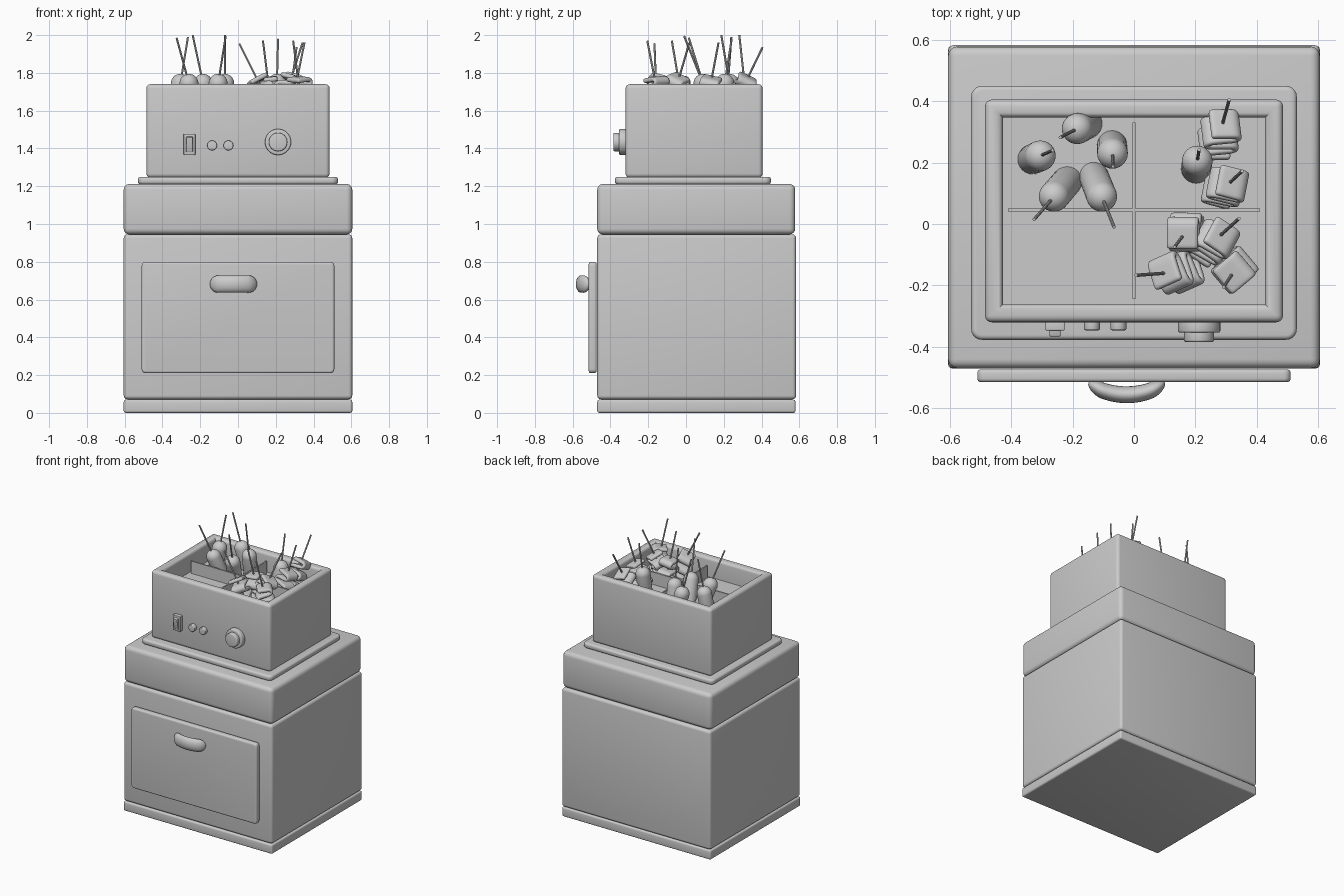
import bpy, bmesh, math
from mathutils import Vector, Matrix

if "Cube" in bpy.data.objects:
    bpy.data.objects.remove(bpy.data.objects["Cube"])


def finish(bm, name, smooth=35):
    bmesh.ops.recalc_face_normals(bm, faces=bm.faces)
    me = bpy.data.meshes.new(name)
    bm.to_mesh(me)
    bm.free()
    ob = bpy.data.objects.new(name, me)
    bpy.context.collection.objects.link(ob)
    bpy.ops.object.select_all(action='DESELECT')
    ob.select_set(True)
    bpy.context.view_layer.objects.active = ob
    bpy.ops.object.shade_smooth_by_angle(angle=math.radians(smooth))
    return ob


def box_bm(x0, x1, y0, y1, z0, z1):
    bm = bmesh.new()
    m = Matrix.Translation(((x0 + x1) / 2, (y0 + y1) / 2, (z0 + z1) / 2))
    m = m @ Matrix.Diagonal((x1 - x0, y1 - y0, z1 - z0, 1))
    bmesh.ops.create_cube(bm, size=1, matrix=m)
    return bm


def box(name, x0, x1, y0, y1, z0, z1, bevel=0.0, corner=0.0, axis=2):
    """Rounded box; corner rounds only the edges along one axis first."""
    bm = box_bm(x0, x1, y0, y1, z0, z1)
    if corner:
        es = [e for e in bm.edges
              if abs((e.verts[0].co - e.verts[1].co).normalized()[axis]) > .9]
        bmesh.ops.bevel(bm, geom=es, offset=corner, segments=5, profile=.5, affect='EDGES')
        es = [e for e in bm.edges if e.calc_face_angle() > 1]
    else:
        es = bm.edges[:]
    if bevel:
        bmesh.ops.bevel(bm, geom=es, offset=bevel, segments=4, profile=.5, affect='EDGES')
    return finish(bm, name)


def disc(name, x, z, r, y0, y1, bevel=.005):
    """Cylinder facing the front, with a softened edge."""
    bm = bmesh.new()
    m = Matrix.Translation((x, (y0 + y1) / 2, z)) @ Matrix.Rotation(math.pi / 2, 4, 'X')
    bmesh.ops.create_cone(bm, cap_ends=True, segments=40, radius1=r, radius2=r,
                          depth=y1 - y0, matrix=m)
    es = [e for e in bm.edges if e.calc_face_angle() > 1]
    bmesh.ops.bevel(bm, geom=es, offset=bevel, segments=3, profile=.5, affect='EDGES')
    return finish(bm, name)


def capsule_bm(r, half):
    bm = bmesh.new()
    bmesh.ops.create_uvsphere(bm, u_segments=24, v_segments=16, radius=r)
    for v in bm.verts:
        v.co.z += half if v.co.z > -1e-5 else -half
    return bm


# cabinet
box("cabinet_plinth", -.605, .605, -.47, .58, 0, .07, .012)
box("cabinet_body", -.605, .605, -.47, .583, .072, .945, .02)
box("cabinet_top", -.605, .605, -.47, .578, .945, 1.212, .03)
box("door_panel", -.51, .51, -.515, -.473, .21, .80, .012, .022, axis=1)
box("warmer_base_plate", -.53, .53, -.377, .45, 1.21, 1.25, .015, .035)

# door handle: flattened capsule, bowed towards the front
bm = capsule_bm(.046, .079)
bmesh.ops.subdivide_edges(bm, edges=[e for e in bm.edges if e.calc_length() > .1], cuts=10)
for v in bm.verts:
    x, y, z = v.co.z, v.co.y * .6, v.co.x
    v.co = (x - .024, y - .556 + 2.2 * x * x, z + .682)
finish(bm, "door_handle", 60)

# open warmer tub: inset and sunk top, softened outer edges and rim
FLOOR = 1.60
bm = box_bm(-.485, .485, -.32, .405, 1.245, 1.74)
top = max(bm.faces, key=lambda f: f.calc_center_median().z)
bmesh.ops.inset_region(bm, faces=[top], thickness=.082)
ext = bmesh.ops.extrude_discrete_faces(bm, faces=[top])
for v in ext["faces"][0].verts:
    v.co.z = FLOOR


def inside(v):
    return abs(v.co.x) < .45


es = [e for e in bm.edges
      if (all(not inside(v) for v in e.verts)
          or all(inside(v) and v.co.z > 1.73 for v in e.verts))]
bmesh.ops.bevel(bm, geom=es, offset=.022, segments=4, profile=.5, affect='EDGES')
finish(bm, "warmer_tub")

# compartment dividers
box("divider_long", -.41, .41, .04, .05, FLOOR - .01, 1.69)
box("divider_cross", -.005, .005, -.245, .33, FLOOR - .01, 1.69)

# front controls
box("switch_frame", -.288, -.226, -.347, -.315, 1.365, 1.477, .004)
rocker = box("switch_rocker", -.018, .018, -.02, .02, -.04, .04, .004)
rocker.location = (-.257, -.34, 1.423)
rocker.rotation_euler = (math.radians(10), 0, 0)
for i, x in enumerate((-.137, -.051)):
    disc(f"indicator_button_{i + 1}", x, 1.416, .026, -.346, -.31)
disc("knob_base", .212, 1.434, .069, -.354, -.31, .007)
disc("knob_grip", .212, 1.434, .049, -.384, -.34, .006)


def place(ob, pos, direction, spin=0):
    rot = Vector((0, 0, 1)).rotation_difference(direction).to_matrix().to_4x4()
    ob.matrix_world = Matrix.Translation(pos) @ rot @ Matrix.Rotation(math.radians(spin), 4, 'Z')


def skewer(name, tip, d, length):
    bm = bmesh.new()
    bmesh.ops.create_cone(bm, cap_ends=True, segments=10, radius1=.0055, radius2=.0055,
                          depth=length, matrix=Matrix.Translation((0, 0, -length / 2)))
    place(finish(bm, name), tip, d)


# sausage skewers: (stick tip, centre of the rounded top)
sausages = [
    ((-.265, .24, 1.99), (-.305, .222, 1.745)),
    ((-.24, .282, 2.0), (-.185, .31, 1.745)),
    ((-.068, .187, 2.0), (-.07, .23, 1.745)),
    ((-.325, .015, 1.985), (-.26, .09, 1.745)),
    ((-.065, -.01, 1.995), (-.105, .09, 1.745)),
    ((.212, .242, 1.98), (.206, .205, 1.745)),
]
for i, (tip, c) in enumerate(sausages):
    tip, c = Vector(tip), Vector(c)
    d = (tip - c).normalized()
    bm = capsule_bm(.05, .09)
    place(finish(bm, f"sausage_{i + 1}", 60), c - d * .09, d)
    skewer(f"sausage_stick_{i + 1}", tip, d, .4)


def folded_cake(name, top, d, spin):
    """Ribbon folded back and forth along the stick."""
    half, pitch, layers = .042, .04, 5
    path = []
    for k in range(layers):
        s = 1 if k % 2 == 0 else -1
        for t in (-1, -.5, 0, .5, 1):
            path.append((s * t * half, -k * pitch - .004 * t))
        if k < layers - 1:
            path.append((s * (half + .012), -(k + .5) * pitch))
    bm = bmesh.new()
    rows = [[bm.verts.new((x, w, z)) for w in (-.052, -.035, .035, .052)] for x, z in path]
    for a, b in zip(rows, rows[1:]):
        for j in range(3):
            bm.faces.new((a[j], a[j + 1], b[j + 1], b[j]))
    ob = finish(bm, name, 80)
    sol = ob.modifiers.new("thickness", 'SOLIDIFY')
    sol.thickness, sol.offset = .026, 0
    sub = ob.modifiers.new("soften", 'SUBSURF')
    sub.levels = sub.render_levels = 2
    place(ob, top, d, spin)


# folded cake skewers: (stick tip, centre of the top layer, spin)
cakes = [
    ((.31, .405, 1.935), (.288, .325, 1.77), 5),
    ((.352, .172, 1.96), (.312, .135, 1.765), -12),
    ((.132, -.075, 1.97), (.158, -.04, 1.765), 90),
    ((.342, .018, 1.96), (.28, -.038, 1.77), -30),
    ((.007, -.167, 1.955), (.102, -.16, 1.765), 112),
    ((.292, -.205, 1.97), (.318, -.165, 1.765), 40),
]
for i, (tip, c, spin) in enumerate(cakes):
    tip, c = Vector(tip), Vector(c)
    d = (tip - c).normalized()
    folded_cake(f"folded_cake_{i + 1}", c, d, spin)
    skewer(f"cake_stick_{i + 1}", tip, d, .37)
